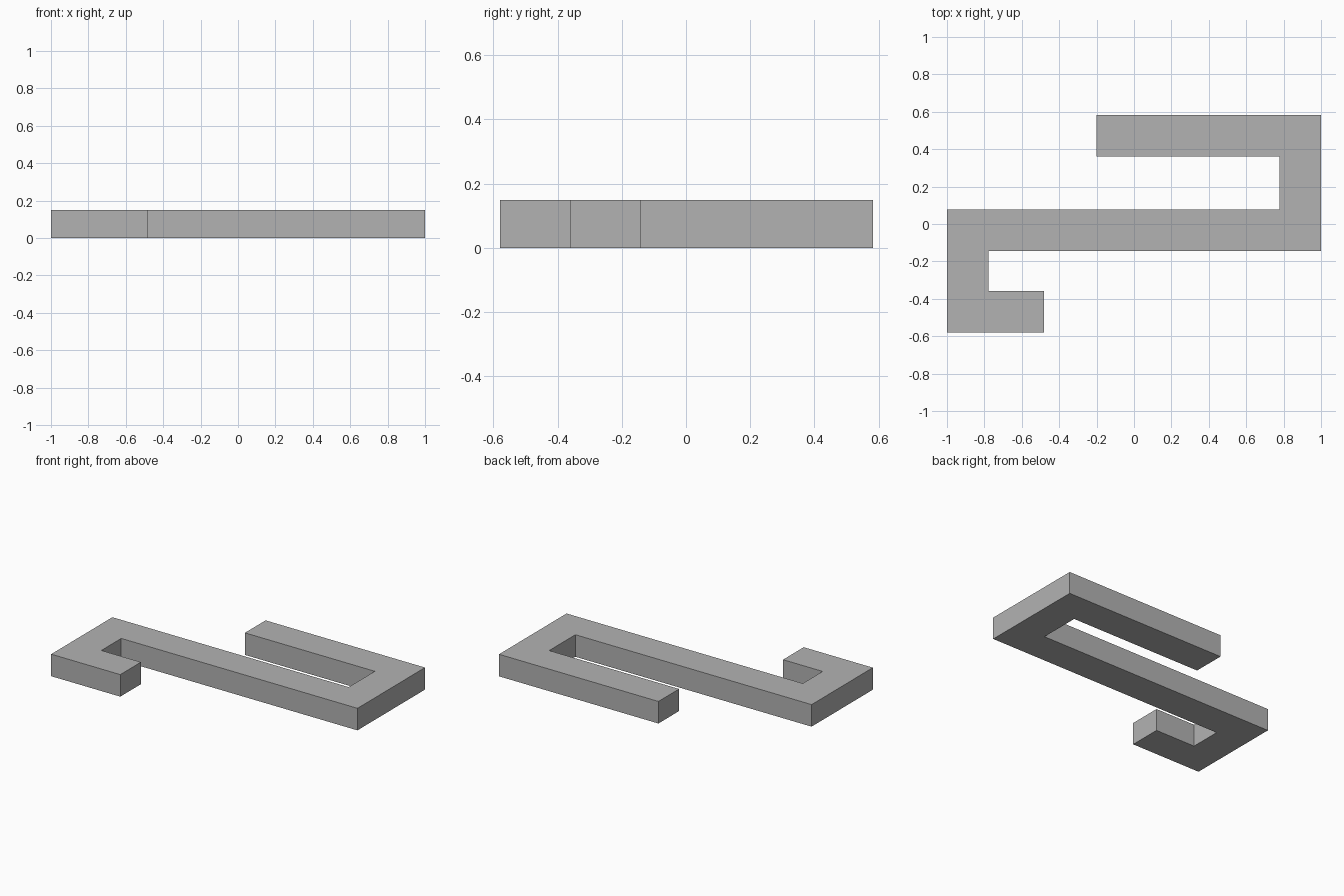
import bpy
import bmesh

cube = bpy.data.objects.get("Cube")
if cube:
    bpy.data.objects.remove(cube, do_unlink=True)

HEIGHT = 0.15
WIDTH = 0.222

grey = bpy.data.materials.new("plain grey")
grey.use_nodes = True
colour = (0.45, 0.45, 0.45, 1)
grey.diffuse_color = colour
grey.node_tree.nodes["Principled BSDF"].inputs["Base Color"].default_value = colour

# Outline of the S-shaped hook, seen from above
back, front = 0.582, -0.58
bar_back, bar_front = 0.078, 0.078 - WIDTH
inner = 1 - WIDTH
outline = [
    (-0.2, back), (-0.2, back - WIDTH), (inner, back - WIDTH), (inner, bar_back),
    (-1, bar_back), (-1, front), (-0.48, front), (-0.48, front + WIDTH),
    (-inner, front + WIDTH), (-inner, bar_front), (1, bar_front), (1, back),
]

# Extrude the outline into a flat-faced solid
bm = bmesh.new()
base = bm.faces.new([bm.verts.new((x, y, 0)) for x, y in outline])
top = bmesh.ops.extrude_face_region(bm, geom=[base], use_keep_orig=True)["geom"]
top_verts = [g for g in top if isinstance(g, bmesh.types.BMVert)]
bmesh.ops.translate(bm, verts=top_verts, vec=(0, 0, HEIGHT))
bmesh.ops.recalc_face_normals(bm, faces=bm.faces)

mesh = bpy.data.meshes.new("s_hook")
bm.to_mesh(mesh)
bm.free()
mesh.materials.append(grey)
hook = bpy.data.objects.new("s_hook", mesh)
bpy.context.collection.objects.link(hook)
